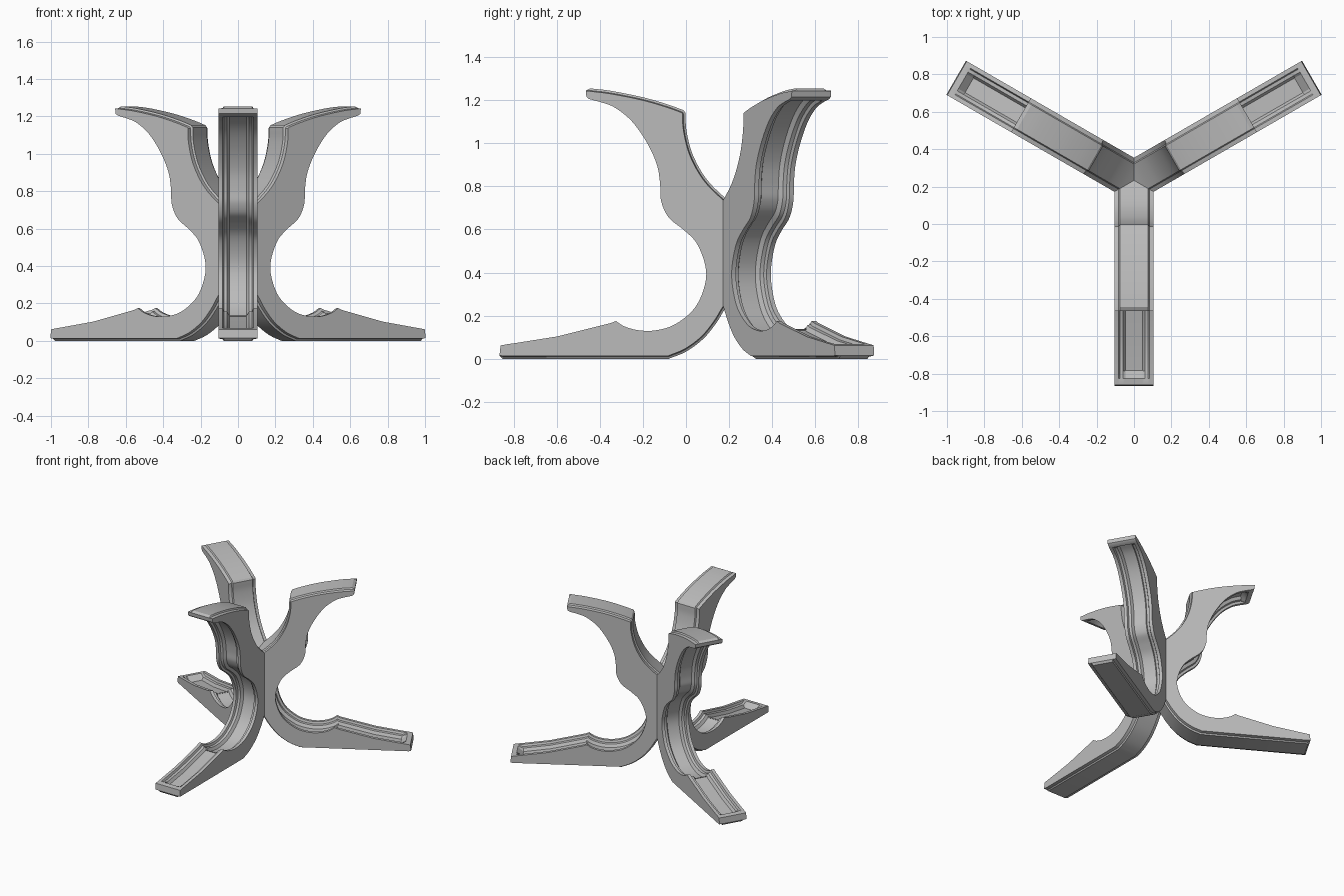
import bpy
import bmesh
import math
from mathutils import Matrix, Vector

cube = bpy.data.objects.get("Cube")
if cube:
    bpy.data.objects.remove(cube, do_unlink=True)

HUB_Y = 0.233       # centre where the three arms meet
HALF = 0.105        # half the arm width


def spline(points, steps=5):
    """Smooth curve through the points."""
    p = [Vector(q) for q in points]
    p = [2 * p[0] - p[1]] + p + [2 * p[-1] - p[-2]]
    out = []
    for a, b, c, d in zip(p, p[1:], p[2:], p[3:]):
        for i in range(steps):
            t = i / steps
            out.append(0.5 * (2 * b + (c - a) * t + (2 * a - 5 * b + 4 * c - d) * t * t
                              + (3 * b - a - 3 * c + d) * t ** 3))
    return out + [p[-2]]


# Outer edge of the arm (y, z), from foot tip up to top tip
foot_top = [(-.86, .062), (-.825, .068), (-.79, .073), (-.6, .103), (-.35, .165)]
belly = spline([(-.325, .175), (-.285, .15), (-.22, .132), (-.14, .132), (-.05, .16),
                (.04, .235), (.087, .34), (.09, .43), (.05, .535), (-.01, .597),
                (-.08, .655), (-.115, .73), (-.12, .81), (-.135, .9), (-.18, 1.0),
                (-.25, 1.1), (-.33, 1.165), (-.40, 1.192)])
top_end = [(-.425, 1.198), (-.45, 1.205)]
outer = [Vector(q) for q in foot_top] + belly + [Vector(q) for q in top_end]

# Inner edge: over the top, down into the fork, under the hub, out to the foot
tip = [Vector(q) for q in [(-.462, 1.215), (-.465, 1.243)]]
crown = spline([(-.445, 1.254), (-.35, 1.243), (-.2, 1.213), (-.08, 1.178), (-.012, 1.153)], 3)
fork = spline([(-.002, 1.14), (.002, 1.06), (.03, .95), (.09, .84), (.175, .752), (.28, .67)])
under = spline([(.28, .4), (.22, .295), (.175, .222), (.14, .165), (.08, .092),
                (0, .033), (-.08, 0)], 4)
foot_tip = [Vector(q) for q in [(-.852, 0), (-.865, .015)]]
inner = crown + fork + under + foot_tip[:1]

outline = outer + tip + inner + foot_tip[1:]
count = len(outline)
first_inner = len(outer) + len(tip)
channel = range(2, len(outer) - 2)
backs = range(first_inner, first_inner + len(inner))


def inward(i):
    """Normal of the outline pointing into the arm."""
    a, b, c = outline[i - 1], outline[i], outline[(i + 1) % count]
    d = (b - a).normalized() + (c - b).normalized()
    return Vector((d.y, -d.x)).normalized()


normals = [inward(i) for i in range(count)]

# Cross-section: distance from middle, channel depth, step at the back
section = [(HALF, 0, .014), (.082, 0, .010), (.076, .016, 0), (.058, .019, 0), (.045, .04, 0)]
layers = [(-x, d, s) for x, d, s in section] + [(x, d, s) for x, d, s in reversed(section)]

bm = bmesh.new()
rings = []
for x, depth, step in layers:
    ring = []
    for i, (p, n) in enumerate(zip(outline, normals)):
        move = depth if i in channel else step if i in backs else 0
        q = p + n * move
        ring.append(bm.verts.new((x, q.x - HUB_Y, q.y)))
    rings.append(ring)
for a, b in zip(rings, rings[1:]):
    for i in range(count):
        j = (i + 1) % count
        bm.faces.new((a[i], a[j], b[j], b[i]))
bm.faces.new(rings[0])
bm.faces.new(rings[-1])

# Mitre the arm at the hub
for side in (-1, 1):
    bmesh.ops.bisect_plane(bm, geom=bm.verts[:] + bm.edges[:] + bm.faces[:], dist=1e-5,
                           plane_co=(0, 0, 0), plane_no=(side, math.sqrt(3), 0),
                           clear_outer=True)

# Repeat the arm three times around the hub and weld the seams
arm = bm.verts[:] + bm.edges[:] + bm.faces[:]
for turn in (1, 2):
    copy = bmesh.ops.duplicate(bm, geom=arm)["geom"]
    verts = [g for g in copy if isinstance(g, bmesh.types.BMVert)]
    bmesh.ops.rotate(bm, verts=verts, cent=(0, 0, 0),
                     matrix=Matrix.Rotation(turn * math.tau / 3, 3, 'Z'))
bmesh.ops.remove_doubles(bm, verts=bm.verts[:], dist=2e-4)
bmesh.ops.recalc_face_normals(bm, faces=bm.faces[:])
bmesh.ops.translate(bm, verts=bm.verts[:], vec=(0, HUB_Y, 0))

mesh = bpy.data.meshes.new("three_arm_base")
bm.to_mesh(mesh)
bm.free()
base = bpy.data.objects.new("three_arm_base", mesh)
bpy.context.collection.objects.link(base)

# Grey finish
grey = bpy.data.materials.new("plain_grey")
grey.use_nodes = True
colour = (0.5, 0.5, 0.5, 1)
grey.diffuse_color = colour
grey.node_tree.nodes["Principled BSDF"].inputs["Base Color"].default_value = colour
mesh.materials.append(grey)

bpy.ops.object.select_all(action='DESELECT')
base.select_set(True)
bpy.context.view_layer.objects.active = base
bpy.ops.object.shade_smooth_by_angle(angle=math.radians(30))
